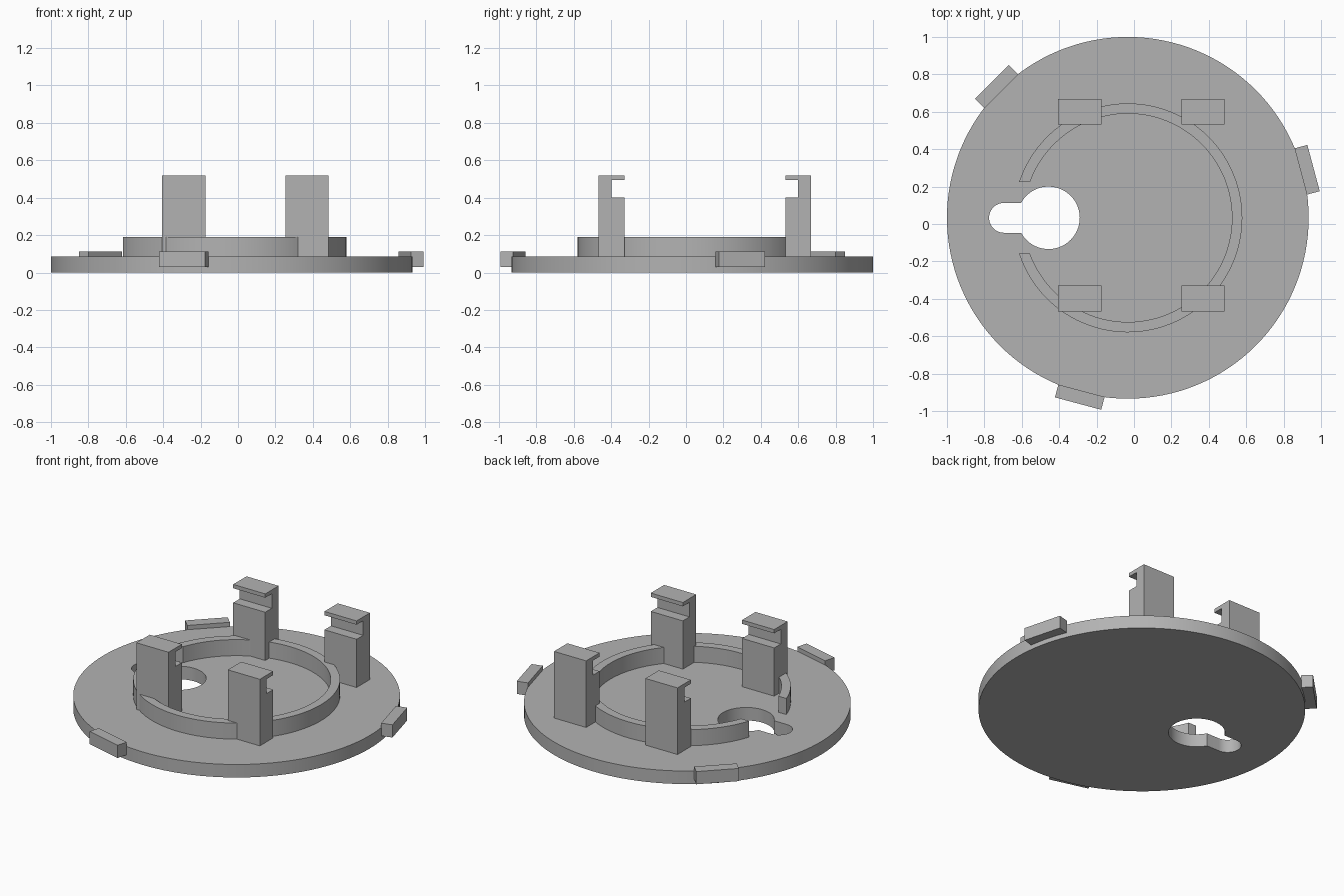
import bpy, math
from math import cos, sin, radians, sqrt
from mathutils import Matrix, Vector

cube = bpy.data.objects.get("Cube")
if cube:
    bpy.data.objects.remove(cube, do_unlink=True)

# Plate centre, shared by every round part
CX, CY = -0.033, 0.033
PLATE_R, PLATE_TOP = 0.967, 0.085
RING_OUT, RING_IN, RING_TOP = 0.612, 0.557, 0.19

grey = bpy.data.materials.new("plain grey")
grey.use_nodes = True
colour = (0.45, 0.45, 0.45, 1)
grey.diffuse_color = colour
grey.node_tree.nodes["Principled BSDF"].inputs["Base Color"].default_value = colour


def prism(name, outline, low, high, frame=None):
    """Extrude a 2D outline between two heights, then place it with a matrix."""
    n = len(outline)
    verts = [Vector((u, v, h)) for h in (low, high) for u, v in outline]
    if frame:
        verts = [frame @ v for v in verts]
    faces = [list(range(n))[::-1], list(range(n, 2 * n))]
    faces += [(i, (i + 1) % n, n + (i + 1) % n, n + i) for i in range(n)]
    mesh = bpy.data.meshes.new(name)
    mesh.from_pydata(verts, [], faces)
    mesh.materials.append(grey)
    obj = bpy.data.objects.new(name, mesh)
    bpy.context.collection.objects.link(obj)
    return obj


def arc(x, y, r, start, end, steps):
    angles = [start + (end - start) * i / steps for i in range(steps + 1)]
    return [(x + r * cos(a), y + r * sin(a)) for a in angles]


def smooth(obj):
    bpy.ops.object.select_all(action="DESELECT")
    obj.select_set(True)
    bpy.context.view_layer.objects.active = obj
    bpy.ops.object.shade_smooth_by_angle(angle=radians(30))


def cut(obj, cutters):
    for cutter in cutters:
        mod = obj.modifiers.new("cut", "BOOLEAN")
        mod.operation, mod.solver, mod.object = "DIFFERENCE", "EXACT", cutter
        bpy.context.view_layer.objects.active = obj
        bpy.ops.object.modifier_apply(modifier=mod.name)
        bpy.data.objects.remove(cutter, do_unlink=True)


# Round base plate
plate = prism("base_plate", arc(CX, CY, PLATE_R, 0, math.tau, 128)[:-1], 0, PLATE_TOP)

# Keyhole: large round opening with a narrow rounded neck
HOLE_X, HOLE_R, NECK_X, NECK_R = -0.457, 0.167, -0.695, 0.08
a = math.pi - math.asin(NECK_R / HOLE_R)
keyhole = arc(HOLE_X, CY, HOLE_R, -a, a, 48)
keyhole += arc(NECK_X, CY, NECK_R, math.pi / 2, 1.5 * math.pi, 20)
cutters = [prism("keyhole_cutter", keyhole, -0.1, 0.3)]

# Three vent slots whose inner ends follow the ring
for mid in (-0.238, 0, 0.238):
    lo, hi = math.asin((mid - 0.048) / RING_OUT), math.asin((mid + 0.048) / RING_OUT)
    slot = [(0.865, CY + mid + 0.048)] + arc(CX, CY, RING_OUT, hi, lo, 6)
    slot.append((0.865, CY + mid - 0.048))
    cutters.append(prism("slot_cutter", slot[::-1], -0.1, 0.3))
cut(plate, cutters)
smooth(plate)

# Raised ring, open beside the keyhole with level ends
GAP = 0.192
out_a = math.pi - math.asin(GAP / RING_OUT)
in_a = math.pi - math.asin(GAP / RING_IN)
outline = arc(CX, CY, RING_OUT, -out_a, out_a, 100) + arc(CX, CY, RING_IN, in_a, -in_a, 100)
ring = prism("raised_ring", outline, PLATE_TOP, RING_TOP)
smooth(ring)

# Four hooked posts facing inwards: profile is (distance from outer face, height)
hook = [(0, PLATE_TOP), (0.138, PLATE_TOP), (0.138, 0.4), (0.07, 0.4),
        (0.07, 0.495), (0.138, 0.495), (0.138, 0.52), (0, 0.52)]
for row, y, inward in (("front", -0.467, 1), ("back", 0.669, -1)):
    for side, x in (("right", -0.407), ("left", 0.253)):
        frame = Matrix(((0, 0, 1, x), (inward, 0, 0, y), (0, 1, 0, 0), (0, 0, 0, 1)))
        profile = hook if inward > 0 else hook[::-1]
        prism(f"{row}_{side}_post", profile, 0, 0.232, frame)

# Three locking tabs around the rim
tab = [(0.957, -0.128), (1.028, -0.128), (1.028, 0.128), (0.957, 0.128)]
for name, angle in (("left", 15), ("back", 135), ("front", 255)):
    frame = Matrix.Translation((CX, CY, 0)) @ Matrix.Rotation(radians(angle), 4, "Z")
    prism(f"{name}_rim_tab", tab, 0.03, 0.113, frame)
